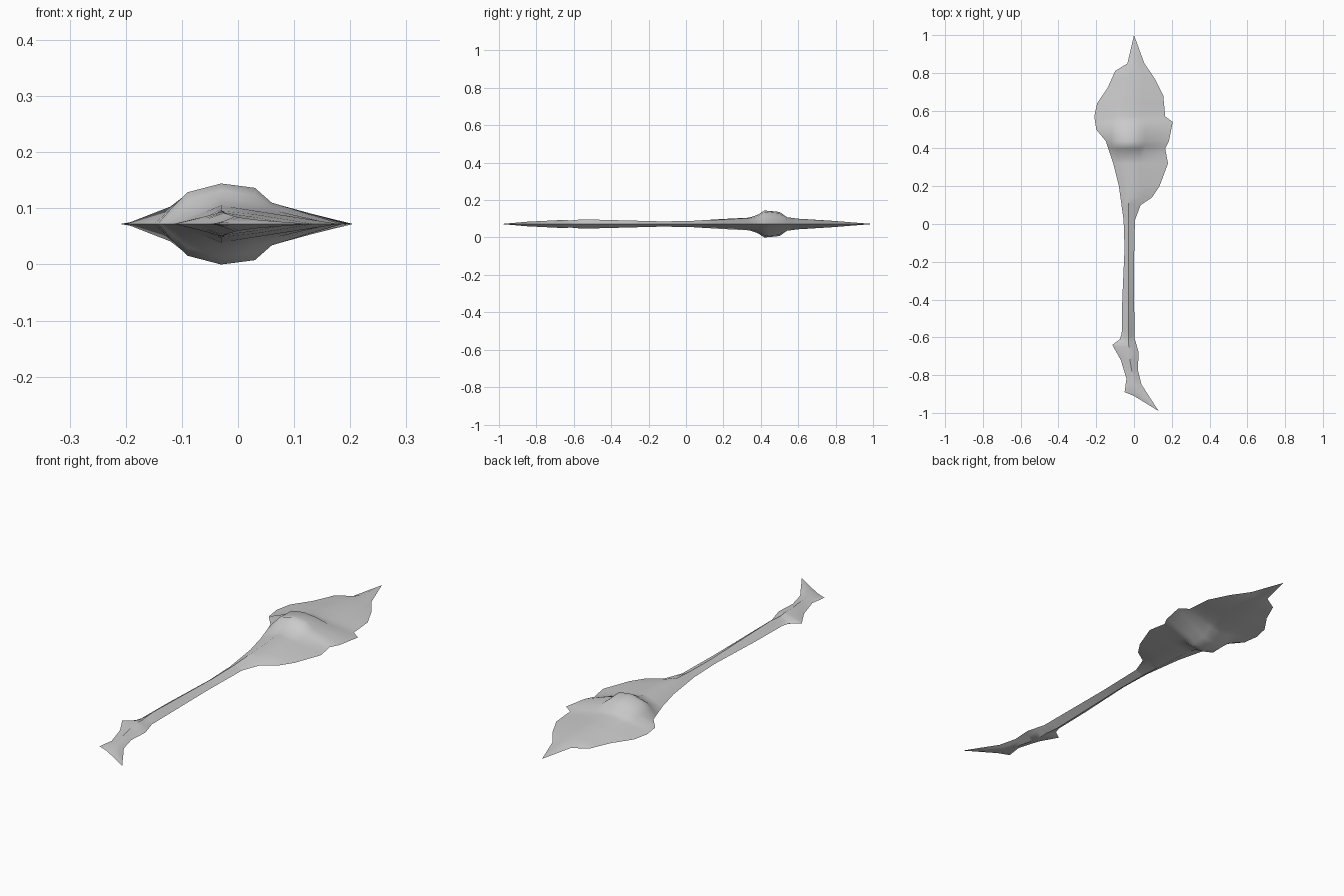
import bpy
import bmesh

default_cube = bpy.data.objects.get("Cube")
if default_cube:
    bpy.data.objects.remove(default_cube, do_unlink=True)

MID_HEIGHT = 0.072

# Outline of the weapon as (y, x) along its right and left sides
RIGHT_EDGE = [(-0.99, 0.13), (-0.91, 0.0), (-0.89, -0.05), (-0.82, -0.04),
              (-0.72, -0.07), (-0.64, -0.115), (-0.61, -0.075), (-0.58, -0.065),
              (-0.4, -0.062), (-0.13, -0.05), (0.02, -0.055), (0.2, -0.08),
              (0.32, -0.11), (0.44, -0.15), (0.5, -0.2), (0.57, -0.21),
              (0.64, -0.195), (0.72, -0.14), (0.81, -0.1), (0.85, -0.035), (1, 0)]
LEFT_EDGE = [(-0.99, 0.13), (-0.85, 0.04), (-0.77, 0.02), (-0.68, 0.025),
             (-0.6, 0.002), (-0.2, 0.0), (0.02, 0.005), (0.1, 0.035),
             (0.14, 0.095), (0.2, 0.135), (0.32, 0.18), (0.4, 0.165),
             (0.44, 0.185), (0.54, 0.205), (0.57, 0.165), (0.68, 0.155),
             (0.77, 0.11), (0.85, 0.055), (1, 0)]

# Central ridge: sideways position, height, and the extra height of the boss
RIDGE_X = [(-0.99, 0.13), (-0.91, 0.04), (-0.85, 0.0), (-0.7, -0.025),
           (-0.6, -0.03), (0.54, -0.03), (0.85, 0.0), (1, 0)]
RIDGE_HEIGHT = [(-0.99, 0), (-0.85, 0.012), (-0.65, 0.022), (-0.62, 0.019),
                (-0.55, 0.025), (-0.13, 0.014), (0.02, 0.016), (0.2, 0.027),
                (0.34, 0.034), (0.54, 0.032), (0.77, 0.018), (1, 0)]
BOSS_HEIGHT = [(0.34, 0), (0.38, 0.014), (0.42, 0.039), (0.5, 0.032), (0.54, 0.004),
               (0.6, 0)]


def sample(profile, y):
    """Read a profile at y, straight between its points."""
    if y <= profile[0][0]:
        return profile[0][1]
    for (y0, v0), (y1, v1) in zip(profile, profile[1:]):
        if y <= y1:
            return v0 + (v1 - v0) * (y - y0) / (y1 - y0)
    return profile[-1][1]


def cross_section(y):
    """Upper half of the section, from the right edge over the ridge to the left."""
    centre = sample(RIDGE_X, y)
    ridge = sample(RIDGE_HEIGHT, y)
    boss = sample(BOSS_HEIGHT, y)
    right = sample(RIGHT_EDGE, y)
    left = sample(LEFT_EDGE, y)

    def side(edge):
        width = abs(edge - centre)
        sign = 1 if edge > centre else -1
        points = [(edge, y, 0)]
        for reach, share, lift in ((0.09, 0.8, 0.5), (0.06, 0.57, 1.05)):
            offset = min(reach, share * width)
            slope = 1 - offset / width if width else 0
            points.append((centre + sign * offset, y, ridge * slope + boss * lift))
        return points

    return side(right) + [(centre, y, ridge + boss)] + side(left)[::-1]


def loft_part(name, start, end, material):
    """Skin the sections between two y positions and mirror them downward."""
    profiles = (RIGHT_EDGE, LEFT_EDGE, RIDGE_X, RIDGE_HEIGHT, BOSS_HEIGHT)
    stations = {y for profile in profiles for y, _ in profile if start < y < end}
    bm = bmesh.new()
    rows = [[bm.verts.new(p) for p in cross_section(y)]
            for y in sorted(stations | {start, end})]
    for near, far in zip(rows, rows[1:]):
        for i in range(len(near) - 1):
            bm.faces.new((near[i], near[i + 1], far[i + 1], far[i]))
    bmesh.ops.remove_doubles(bm, verts=bm.verts, dist=0.0001)
    mesh = bpy.data.meshes.new(name)
    bm.to_mesh(mesh)
    bm.free()
    mesh.materials.append(material)

    part = bpy.data.objects.new(name, mesh)
    part.location.z = MID_HEIGHT
    bpy.context.collection.objects.link(part)
    mirror = part.modifiers.new("lower_half", "MIRROR")
    mirror.use_axis = (False, False, True)
    bpy.ops.object.select_all(action="DESELECT")
    part.select_set(True)
    bpy.context.view_layer.objects.active = part
    bpy.ops.object.modifier_apply(modifier=mirror.name)
    bpy.ops.object.shade_smooth_by_angle(angle=0.7)
    return part


# One plain grey for the whole weapon
grey = bpy.data.materials.new("plain_grey")
grey.use_nodes = True
colour = (0.6, 0.6, 0.6, 1)
grey.diffuse_color = colour
grey.node_tree.nodes["Principled BSDF"].inputs["Base Color"].default_value = colour

# Forked tail, slim shaft and broad ragged blade
loft_part("tail_fork", -0.99, -0.6, grey)
loft_part("shaft", -0.6, 0.02, grey)
loft_part("blade", 0.02, 1, grey)
